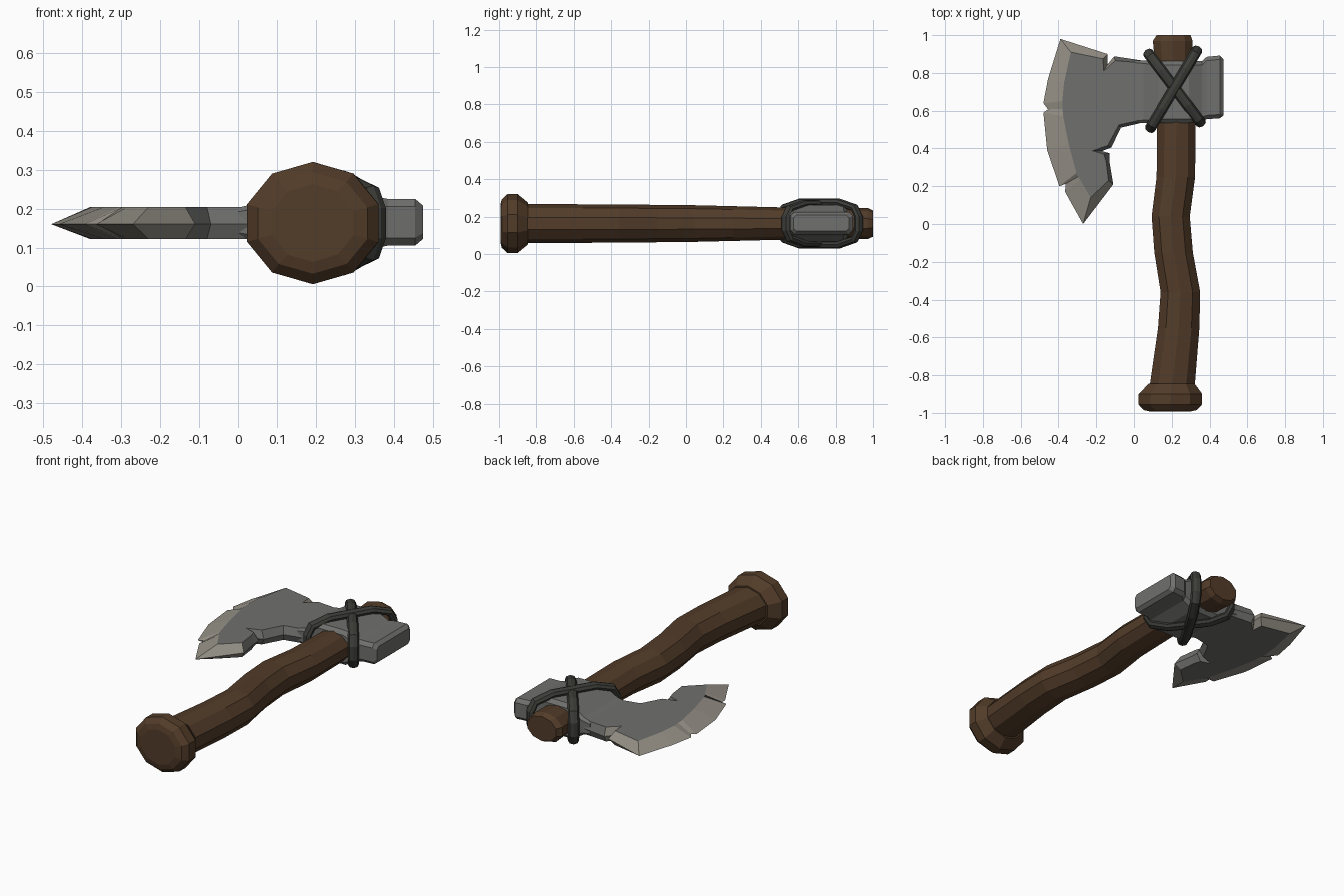
import bpy, bmesh
from math import cos, sin, tau
from mathutils import Vector

if "Cube" in bpy.data.objects:
    bpy.data.objects.remove(bpy.data.objects["Cube"])

CZ = 0.16  # height of the axe's middle plane


def material(name, r, g, b):
    m = bpy.data.materials.new(name)
    m.diffuse_color = (r, g, b, 1)
    m.use_nodes = True
    m.node_tree.nodes["Principled BSDF"].inputs["Base Color"].default_value = m.diffuse_color
    return m


WOOD = material("wood", 0.085, 0.045, 0.022)
STEEL = material("steel", 0.16, 0.16, 0.155)
EDGE = material("ground_edge", 0.30, 0.28, 0.24)
CORD = material("cord", 0.045, 0.045, 0.04)


def finish(name, bm, *mats):
    bmesh.ops.recalc_face_normals(bm, faces=bm.faces)
    me = bpy.data.meshes.new(name)
    bm.to_mesh(me)
    bm.free()
    for m in mats:
        me.materials.append(m)
    ob = bpy.data.objects.new(name, me)
    bpy.context.collection.objects.link(ob)
    return ob


def loft(name, rings, mat, closed=False):
    """Skin a list of point rings; cap the ends or join them into a loop."""
    bm = bmesh.new()
    vs = [[bm.verts.new(p) for p in ring] for ring in rings]
    n = len(vs[0])
    pairs = list(zip(vs, vs[1:])) + ([(vs[-1], vs[0])] if closed else [])
    for a, b in pairs:
        for i in range(n):
            j = (i + 1) % n
            bm.faces.new((a[i], a[j], b[j], b[i]))
    if not closed:
        bm.faces.new(vs[0])
        bm.faces.new(vs[-1])
    return finish(name, bm, mat)


# Wavy ten-sided handle: y, centre x, radius x, radius z
def wood_ring(y, x, rx, rz, sides=10):
    return [(x + rx * sin(tau * i / sides), y, CZ + 0.003 + rz * cos(tau * i / sides))
            for i in range(sides)]


shaft = [(-0.88, 0.20, 0.126, 0.104), (-0.55, 0.237, 0.115, 0.103),
         (-0.36, 0.246, 0.110, 0.102), (-0.15, 0.210, 0.107, 0.100),
         (0.04, 0.195, 0.106, 0.098), (0.25, 0.222, 0.107, 0.093),
         (0.53, 0.224, 0.107, 0.086), (0.85, 0.21, 0.104, 0.080),
         (0.97, 0.205, 0.110, 0.084), (1.0, 0.21, 0.094, 0.070)]
loft("handle", [wood_ring(*s) for s in shaft], WOOD)

# Flared pommel
pommel = [(-0.845, 0.20, 0.128, 0.112), (-0.90, 0.193, 0.177, 0.157),
          (-0.955, 0.192, 0.177, 0.157), (-0.985, 0.192, 0.148, 0.130),
          (-0.993, 0.192, 0.110, 0.10)]
loft("pommel", [wood_ring(*s) for s in pommel], WOOD)


# Socket and poll: x, low y, high y, half thickness, chamfer
def socket_ring(x, y0, y1, h, c):
    return [(x, y, CZ + 0.005 + z) for y, z in
            ((y0, -h + c), (y0 + c, -h), (y1 - c, -h), (y1, -h + c),
             (y1, h - c), (y1 - c, h), (y0 + c, h), (y0, h - c))]


socket = [(0.00, 0.535, 0.865, 0.037, 0.010), (0.05, 0.535, 0.865, 0.050, 0.015),
          (0.13, 0.535, 0.862, 0.098, 0.020), (0.29, 0.535, 0.862, 0.098, 0.020),
          (0.36, 0.545, 0.862, 0.065, 0.020), (0.385, 0.555, 0.885, 0.060, 0.020),
          (0.455, 0.56, 0.892, 0.060, 0.020), (0.475, 0.575, 0.872, 0.043, 0.015)]
loft("socket_and_poll", [socket_ring(*s) for s in socket], STEEL)

# Chipped blade: rim x, y on the middle plane, then flat-face x, y
blade = [(0.08, 0.86, 0.08, 0.85), (-0.105, 0.888, -0.10, 0.865),
         (-0.14, 0.845, -0.16, 0.81), (-0.14, 0.90, -0.165, 0.875),
         (-0.39, 0.98, -0.335, 0.91), (-0.455, 0.77, -0.37, 0.75),
         (-0.48, 0.64, -0.38, 0.65), (-0.455, 0.607, -0.378, 0.61),
         (-0.48, 0.59, -0.375, 0.57), (-0.46, 0.39, -0.345, 0.42),
         (-0.395, 0.20, -0.305, 0.27), (-0.362, 0.213, -0.297, 0.25),
         (-0.365, 0.17, -0.285, 0.235), (-0.27, 0.0, -0.23, 0.14),
         (-0.11, 0.21, -0.135, 0.23), (-0.13, 0.33, -0.148, 0.335),
         (-0.13, 0.375, -0.16, 0.37), (-0.17, 0.386, -0.22, 0.388),
         (-0.12, 0.405, -0.14, 0.415), (-0.07, 0.51, -0.08, 0.525),
         (0.08, 0.545, 0.08, 0.56)]
bm = bmesh.new()
rim = [bm.verts.new((p[0], p[1], CZ)) for p in blade]
for side in (1, -1):
    flat = [bm.verts.new((p[2], p[3], CZ + 0.003 + side * 0.041)) for p in blade]
    bm.faces.new(flat)
    for i in range(len(blade)):
        j = (i + 1) % len(blade)
        f = bm.faces.new((rim[i], rim[j], flat[j], flat[i]))
        f.material_index = 1 if 1 <= i <= 13 else 0
finish("blade", bm, STEEL, EDGE)


# Crossed cord lashings: flattened octagonal loops standing on each diagonal
def lashing(name, start, end, grow):
    a, b = Vector((*start, CZ + 0.003)), Vector((*end, CZ + 0.003))
    mid, along = (a + b) / 2, (b - a).normalized()
    half, up = (b - a).length / 2, Vector((0, 0, 1))
    side = along.cross(up)
    quarter = [(1.0, 0.035), (0.90, 0.078), (0.50, 0.105)]
    path = (quarter + [(-s, z) for s, z in reversed(quarter)]
            + [(-s, -z) for s, z in quarter] + [(s, -z) for s, z in reversed(quarter)])
    pts = [mid + along * (s * half) + up * (z * grow) for s, z in path]
    rings = []
    for i, p in enumerate(pts):
        tangent = (pts[(i + 1) % len(pts)] - pts[i - 1]).normalized()
        out = side.cross(tangent)
        rings.append([p + side * (0.029 * cos(tau * k / 8)) + out * (0.021 * sin(tau * k / 8))
                      for k in range(8)])
    loft(name, rings, CORD, closed=True)


lashing("lashing_lower", (0.075, 0.905), (0.355, 0.535), 1.0)
lashing("lashing_upper", (0.085, 0.505), (0.335, 0.922), 1.08)
